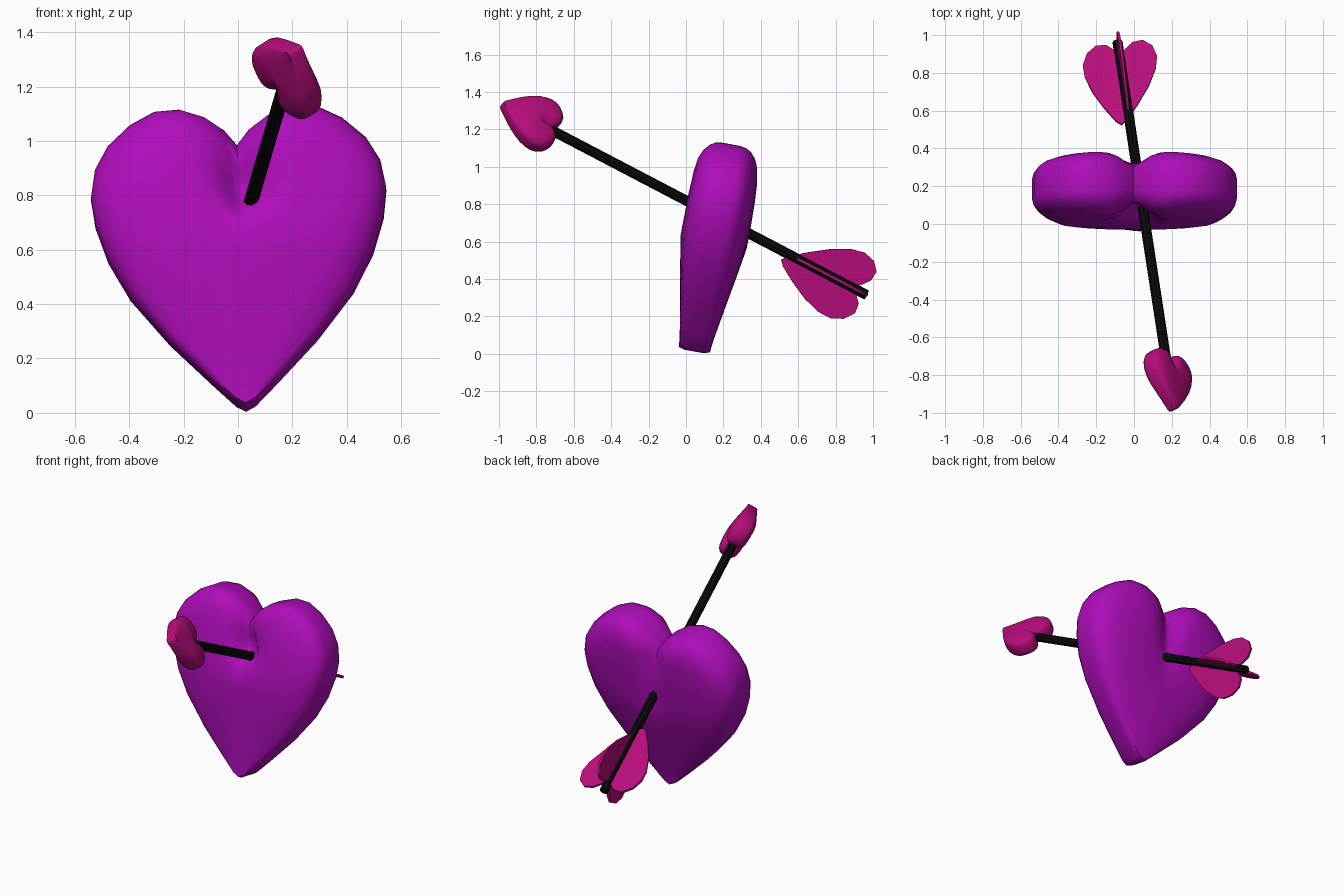
import bpy, bmesh, math
from mathutils import Matrix, Vector

cube = bpy.data.objects.get("Cube")
if cube:
    bpy.data.objects.remove(cube, do_unlink=True)


def material(name, rgb):
    m = bpy.data.materials.new(name)
    m.use_nodes = True
    m.diffuse_color = (*rgb, 1)
    bsdf = next(n for n in m.node_tree.nodes if n.type == "BSDF_PRINCIPLED")
    bsdf.inputs["Base Color"].default_value = (*rgb, 1)
    return m


PURPLE = material("purple", (0.43, 0.004, 0.49))
PINK = material("magenta pink", (0.48, 0.004, 0.2))
BLACK = material("black", (0.003, 0.003, 0.003))


def finish(bm, name, mat, matrix, angle=None):
    bmesh.ops.recalc_face_normals(bm, faces=bm.faces)
    mesh = bpy.data.meshes.new(name)
    bm.to_mesh(mesh)
    bm.free()
    mesh.materials.append(mat)
    ob = bpy.data.objects.new(name, mesh)
    bpy.context.collection.objects.link(ob)
    ob.matrix_world = matrix
    if angle:
        bpy.ops.object.select_all(action="DESELECT")
        ob.select_set(True)
        bpy.context.view_layer.objects.active = ob
        bpy.ops.object.shade_smooth_by_angle(angle=math.radians(angle))
    return ob


def mirrored(half):
    """Close a half outline that starts and ends on the centre line."""
    return half + [(-u, w) for u, w in half[-2:0:-1]]


def clamp(v):
    return max(0.0, min(1.0, v))


def bump(u, w, cu, cw, r):
    return math.exp(-((u - cu) ** 2 + (w - cw) ** 2) / r ** 2)


# Half outline of the heart, tip to notch, and its pillow profile (scale, half depth)
HEART = mirrored([(0, 0), (.035, .018), (.12, .1), (.27, .25), (.41, .42), (.487, .56),
                  (.53, .69), (.543, .79), (.525, .89), (.475, .975), (.39, 1.05),
                  (.3, 1.095), (.21, 1.1), (.12, 1.07), (.045, 1.02), (0, .965)])
PILLOW = [(1, .05), (.985, .085), (.95, .112), (.88, .14), (.78, .16), (.62, .172),
          (.45, .178), (.3, .18), (.15, .18)]
RIM, CENTRE = .085, .66


def heart(name, mat, matrix, pierced):
    bm = bmesh.new()

    def vert(u, w, t, side):
        h = min(t, RIM) + max(t - RIM, 0) * clamp(w * 1.7)
        # cleft running down from the notch
        h *= 1 - .35 * math.exp(-(u / .08) ** 2) * clamp((w - .66) / .2)
        if pierced:
            # dimples where the shaft goes in and comes out
            h -= .08 * bump(u, w, .03, .79, .08) if side < 0 else .03 * bump(u, w, 0, .66, .08)
        return bm.verts.new((u, side * h, w * 1.017))

    def ring(s, t, side):
        return [vert(u * s, CENTRE + (w - CENTRE) * s, t, side) for u, w in HEART]

    rings = [ring(s, t, -1) for s, t in reversed(PILLOW)] + [ring(s, t, 1) for s, t in PILLOW]
    n = len(HEART)
    for a, b in zip(rings, rings[1:]):
        for i in range(n):
            j = (i + 1) % n
            bm.faces.new((a[i], a[j], b[j], b[i]))
    for r, side in ((rings[0], -1), (rings[-1], 1)):
        c = vert(0, CENTRE, .18, side)
        for i in range(n):
            bm.faces.new((c, r[i], r[(i + 1) % n]))
    return finish(bm, name, mat, matrix, 60)


# Big heart, leaning back and rolled slightly
lean = (Matrix.Translation((.03, .043, .013)) @ Matrix.Rotation(math.radians(-2), 4, "Y")
        @ Matrix.Rotation(math.radians(-10.2), 4, "X"))
heart("big_heart", PURPLE, lean, True)


# Arrow axis
def on_axis(y):
    return Vector((.06 - .153 * y, y, .82 - .523 * y))


back = (on_axis(1) - on_axis(-1)).normalized()


def frame(origin, lateral, scale=(1, 1, 1)):
    """Local z runs back along the arrow, local x along the lateral direction."""
    x = Vector(lateral)
    x = (x - back * x.dot(back)).normalized()
    y = back.cross(x)
    rot = Matrix((x, y, back)).transposed().to_4x4()
    return Matrix.Translation(origin) @ rot @ Matrix.Diagonal((*scale, 1))


# Shaft
start, end = on_axis(-.82), on_axis(.965)
bm = bmesh.new()
bmesh.ops.create_cone(bm, cap_ends=True, segments=8, radius1=.027, radius2=.027,
                      depth=(end - start).length)
finish(bm, "arrow_shaft", BLACK, frame((start + end) / 2, (1, 0, 0)), 30)

# Arrowhead
heart("arrow_head", PINK, frame(on_axis(-.985), (-.62, .37, .69), (.3, .36, .3)), False)

# Two crossed heart-shaped fletchings
FIN = mirrored([(0, 0), (.03, .025), (.09, .11), (.15, .21), (.19, .31), (.198, .38),
                (.175, .445), (.125, .485), (.07, .48), (.03, .445), (0, .39)])
for name, lateral in (("flat_fletching", (1, 0, 0)), ("upright_fletching", (0, .46, .88))):
    bm = bmesh.new()
    face = bm.faces.new([bm.verts.new((u - .045 * (1 - w / .4), -.007, w)) for u, w in FIN])
    side = bmesh.ops.extrude_face_region(bm, geom=[face])
    bmesh.ops.translate(bm, vec=(0, .014, 0),
                        verts=[v for v in side["geom"] if isinstance(v, bmesh.types.BMVert)])
    finish(bm, name, PINK, frame(on_axis(.53), lateral), 40)
